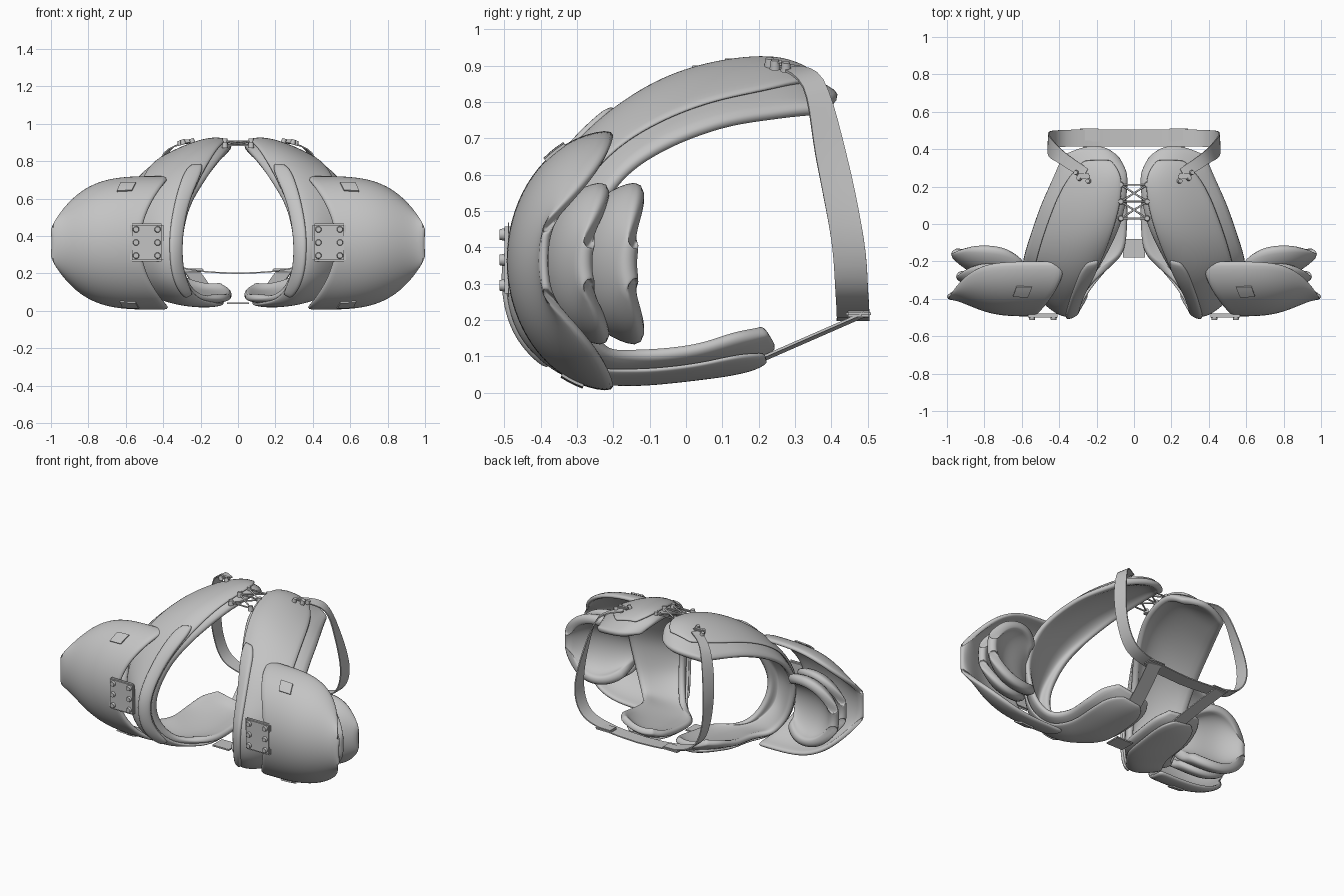
import bpy, bmesh, math
from mathutils import Vector

cube = bpy.data.objects.get("Cube")
if cube:
    bpy.data.objects.remove(cube)

grey = bpy.data.materials.new("plain grey")
grey.use_nodes = True
grey.diffuse_color = (0.55, 0.55, 0.55, 1)
grey.node_tree.nodes["Principled BSDF"].inputs["Base Color"].default_value = grey.diffuse_color


def finish(name, bm, mirror=True):
    """Turn a bmesh into an object, mirrored to the other side when asked."""
    mesh = bpy.data.meshes.new(name)
    bm.to_mesh(mesh)
    bm.free()
    mesh.materials.append(grey)
    obj = bpy.data.objects.new(name, mesh)
    bpy.context.scene.collection.objects.link(obj)
    if mirror:
        obj.modifiers.new("Mirror", 'MIRROR')
    return obj


def smooth(obj):
    for poly in obj.data.polygons:
        poly.use_smooth = True


def sheet(name, func, rows, cols, thick, offset=-1, soft=True):
    """Grid surface func(v, u) given thickness, with rounded rims when soft."""
    bm = bmesh.new()
    grid = [[bm.verts.new(func(r / rows, c / cols)) for c in range(cols + 1)]
            for r in range(rows + 1)]
    for r in range(rows):
        for c in range(cols):
            bm.faces.new((grid[r][c], grid[r + 1][c], grid[r + 1][c + 1], grid[r][c + 1]))
    obj = finish(name, bm)
    smooth(obj)
    solid = obj.modifiers.new("Thickness", 'SOLIDIFY')
    solid.thickness, solid.offset = thick, offset
    if soft:
        sub = obj.modifiers.new("Round", 'SUBSURF')
        sub.levels = sub.render_levels = 1
    else:
        split = obj.modifiers.new("Crisp rim", 'EDGE_SPLIT')
        split.split_angle = math.radians(40)


def spline(points, s):
    """Catmull-Rom point at position s, counted in points."""
    last = len(points) - 1
    k = min(int(s), last - 1)
    f = s - k
    p = [Vector(points[min(max(k + j, 0), last)]) for j in (-1, 0, 1, 2)]
    return 0.5 * (2 * p[1] + (p[2] - p[0]) * f + (2 * p[0] - 5 * p[1] + 4 * p[2] - p[3]) * f ** 2
                  + (3 * p[1] - p[0] - 3 * p[2] + p[3]) * f ** 3)


# Body panel: inner edge, crest and outer edge, from upper end round to lower end
inner = [(.07, .35, .82), (.03, .27, .875), (.035, .13, .875), (.075, -.03, .83), (.16, -.2, .71),
         (.25, -.32, .55), (.29, -.4, .37), (.28, -.38, .22), (.21, -.3, .1), (.06, -.17, .06),
         (.03, 0, .065), (.035, .15, .095), (.08, .23, .125)]
crest = [(.2, .425, .825), (.18, .27, .897), (.22, .08, .885), (.28, -.1, .82), (.33, -.26, .705),
         (.37, -.385, .55), (.39, -.47, .37), (.37, -.45, .18), (.3, -.33, .06), (.22, -.17, .035),
         (.2, .02, .05), (.19, .18, .078), (.19, .25, .125)]
outer = [(.39, .365, .795), (.44, .26, .777), (.51, .1, .75), (.565, -.06, .69), (.6, -.18, .61),
         (.61, -.26, .49), (.6, -.28, .36), (.55, -.27, .2), (.48, -.22, .1), (.41, -.12, .09),
         (.4, .03, .105), (.37, .15, .145), (.31, .23, .16)]


def body(s, t):
    return (spline(inner, s) * (1 - t) * (1 - 2 * t) + spline(crest, s) * 4 * t * (1 - t)
            + spline(outer, s) * t * (2 * t - 1))


def body_strip(s0, s1, t0, t1):
    """Part of the body surface with rounded ends."""
    def point(v, u):
        narrow = 1 - 0.5 * abs(2 * v - 1) ** 14
        mid, half = (t0 + t1) / 2, (t1 - t0) / 2
        return body(s0 + (s1 - s0) * v, mid + half * (2 * u - 1) * narrow)
    return point


sheet("body_padding", lambda v, u: body(12 * v, u), 48, 10, 0.04)
sheet("body_shell", body_strip(.6, 11.4, .14, .88), 48, 10, 0.016, 1)
sheet("collar_band", body_strip(3.6, 7.8, .16, .42), 20, 4, 0.028, 1)


# Shoulder cups and the two flaps beneath each
def dome(x0, x1, centre, height, rim0, rim1, depth, notch=0, lead=0):
    """Half dome open to the back; lead draws its inner end in to a petal shape."""
    def point(v, u):
        a = math.pi * (0.5 - v)
        root = lead * (1 - u) ** 5
        h = height * (1 - .75 * u ** 4) * (1 - 4 * root)
        x = x0 + (x1 - x0) * u + notch * (1 - u) * math.cos(a) ** 2
        y = rim0 + (rim1 - rim0) * u ** 6 - root - depth * (1 - u ** 4) * math.cos(a)
        return Vector((x, y, centre + h * math.sin(a)))
    return point


cup = dome(.37, 1, .363, .36, -.2, -.405, .295, .15)
sheet("shoulder_cup", cup, 20, 14, 0.028)
sheet("front_flap", dome(.58, .96, .355, .238, -.21, -.29, .18, lead=.08), 14, 12, 0.05)
sheet("rear_flap", dome(.58, .99, .355, .238, -.115, -.165, .185, lead=.08), 14, 12, 0.06)

# Small square patches on the cups
for name, v0 in (("upper_patch", .15), ("lower_patch", .84)):
    sheet(name, lambda v, u, v0=v0: cup(v0 + .07 * v, .24 + .14 * u), 3, 3, 0.008, 1, False)


# Boxes and rivets
def box(name, centre, size, bevel=0.006, mirror=True):
    bm = bmesh.new()
    bmesh.ops.create_cube(bm, size=1)
    bmesh.ops.scale(bm, vec=size, verts=bm.verts)
    bmesh.ops.translate(bm, vec=centre, verts=bm.verts)
    bmesh.ops.bevel(bm, geom=bm.edges[:], offset=bevel, segments=2, affect='EDGES')
    return finish(name, bm, mirror)


def rivets(name, points, axis, radius, depth):
    bm = bmesh.new()
    turn = Vector(axis).to_track_quat('Z', 'Y').to_matrix().to_4x4()
    for p in points:
        turn.translation = p
        bmesh.ops.create_cone(bm, cap_ends=True, segments=12, radius1=radius,
                              radius2=radius * .75, depth=depth, matrix=turn)
    return finish(name, bm)


box("chest_buckle", (.488, -.489, .365), (.18, .022, .205), 0.01)
rivets("chest_buckle_rivets", [(x, -.503, z) for x in (.43, .545) for z in (.295, .365, .435)],
       (0, -1, 0), .019, .022)


# Laces joining the two halves at the top
def cord(name, points, radius=0.005):
    curve = bpy.data.curves.new(name, 'CURVE')
    curve.dimensions = '3D'
    curve.bevel_depth = radius
    curve.bevel_resolution = 2
    line = curve.splines.new('POLY')
    line.points.add(len(points) - 1)
    for p, co in zip(line.points, points):
        p.co = (*co, 1)
    curve.materials.append(grey)
    bpy.context.scene.collection.objects.link(bpy.data.objects.new(name, curve))


eyelets = [Vector((.07, y, z)) for y, z in ((.21, .905), (.12, .905), (.03, .885))]
flip = Vector((-1, 1, 1))
rivets("lace_eyelets", eyelets, (0, 0, 1), .017, .03)
for p in eyelets:
    cord("lace_bar", (p, p * flip))
for a, b in zip(eyelets, eyelets[1:]):
    cord("lace_cross", (a, b * flip))
    cord("lace_cross", (a * flip, b))


# Straps
def ribbon(name, path, widths, rows):
    def point(v, u):
        s = v * (len(path) - 1)
        return spline(path, s) + spline(widths, s) * (u - 0.5)
    sheet(name, point, rows, 2, 0.007, 0, False)


ribbon("back_belt",
       [(.26, .27, .9), (.38, .35, .85), (.44, .4, .65), (.455, .445, .42),
        (.39, .457, .27), (.22, .46, .215), (0, .46, .2)],
       [(-.03, .05, 0), (-.035, .055, .02), (-.02, .085, 0)] + [(0, .09, 0)] * 4, 30)
ribbon("lower_strap", [(.25, .49, .215), (.2, .33, .145), (.16, .17, .075)],
       [(.09, 0, .01)] * 3, 6)
box("belt_loop", (.24, .475, .217), (.11, .07, .018))

# Clips that hold the straps to the upper panels
box("strap_clip", (.27, .255, .908), (.07, .028, .016))
rivets("strap_clip_rivets", [(.245, .23, .908), (.295, .245, .903), (.31, .275, .897)],
       (.3, 0, 1), .015, .026)

# Flat tie between the lower panels
box("lower_tie", (0, -.13, .04), (.12, .1, .01), 0.002, False)

# Smooth the hard parts while keeping their edges
bpy.ops.object.select_all(action='DESELECT')
for obj in bpy.context.scene.objects:
    if obj.name.endswith(("buckle", "rivets", "eyelets", "loop", "clip")):
        obj.select_set(True)
        bpy.context.view_layer.objects.active = obj
bpy.ops.object.shade_smooth_by_angle(angle=math.radians(35))
